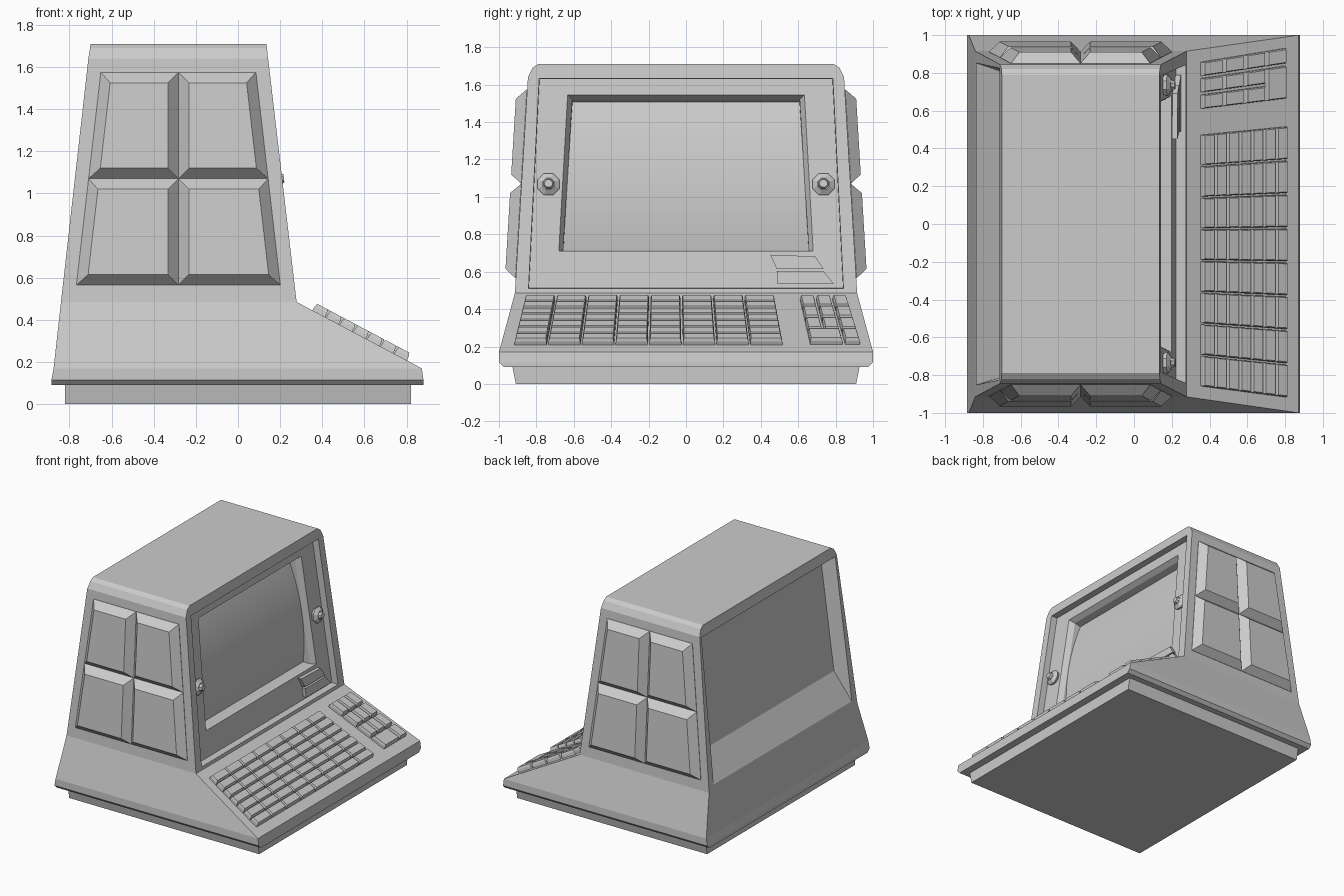
import bpy, bmesh, math
from mathutils import Vector, Matrix

if "Cube" in bpy.data.objects:
    bpy.data.objects.remove(bpy.data.objects["Cube"])

grey = bpy.data.materials.new("plain_grey")
grey.use_nodes = True
grey.diffuse_color = (0.6, 0.6, 0.6, 1)
grey.node_tree.nodes["Principled BSDF"].inputs["Base Color"].default_value = (0.6, 0.6, 0.6, 1)


def finish(bm, name, fix=True):
    if fix:
        bmesh.ops.recalc_face_normals(bm, faces=bm.faces)
    mesh = bpy.data.meshes.new(name)
    bm.to_mesh(mesh)
    bm.free()
    mesh.materials.append(grey)
    ob = bpy.data.objects.new(name, mesh)
    bpy.context.collection.objects.link(ob)
    return ob


def loft(bm, rings):
    """Join equal-length point rings into a closed solid; returns side faces per level."""
    loops = [[bm.verts.new(p) for p in ring] for ring in rings]
    n = len(loops[0])
    sides = [[bm.faces.new((a[i], a[(i + 1) % n], b[(i + 1) % n], b[i])) for i in range(n)]
             for a, b in zip(loops, loops[1:])]
    bm.faces.new(loops[0][::-1])
    bm.faces.new(loops[-1])
    return sides


def rect(z, x0, x1, y):
    return [(x0, -y, z), (x1, -y, z), (x1, y, z), (x0, y, z)]


def mix(a, b, t):
    return a + (b - a) * t


# Planes of the screen face, back face, side walls and keyboard deck
ZL, ZH = 0.485, 1.64


def face_x(z):
    return mix(0.278, 0.143, (z - ZL) / (ZH - ZL))


def back_x(z):
    return mix(-0.84, -0.71, (z - ZL) / (ZH - ZL))


def side_y(z):
    return mix(0.915, 0.845, (z - ZL) / (ZH - ZL))


def deck_z(x):
    return mix(ZL, 0.17, (x - 0.278) / 0.594)


BEZEL = 0.052

# Housing with recessed back and screen bezel
bm = bmesh.new()
sides = loft(bm, [rect(0.09, -0.885, 0.88, 0.975), rect(0.115, -0.885, 0.88, 1.0),
                  rect(0.17, -0.875, 0.872, 1.0), rect(ZL, -0.84, 0.278, 0.915),
                  rect(ZH, -0.71, 0.143, 0.845), rect(1.69, -0.702, 0.137, 0.82),
                  rect(1.71, -0.70, 0.135, 0.79)])
bmesh.ops.recalc_face_normals(bm, faces=bm.faces)
front, back = sides[3][1], sides[3][3]


def sink(face, plane, depth, low, high):
    """Inset a face, then place its corners at (half width, height) on a sunken plane."""
    bmesh.ops.inset_individual(bm, faces=[face], thickness=0.01, depth=0)
    middle = sum(v.co.z for v in face.verts) / 4
    for v in face.verts:
        y, z = high if v.co.z > middle else low
        v.co = (plane(z) + depth, math.copysign(y, v.co.y), z)
    bm.normal_update()


bm.normal_update()
sink(back, back_x, 0, (0.852, 0.525), (0.825, 1.63))
sink(back, back_x, 0.1, (0.81, 0.745), (0.785, 1.61))
sink(front, face_x, 0, (0.842, 0.51), (0.785, 1.632))
sink(front, face_x, -BEZEL, (0.84, 0.513), (0.783, 1.63))
sink(front, face_x, -BEZEL, (0.68, 0.71), (0.633, 1.545))
sink(front, face_x, -BEZEL - 0.04, (0.657, 0.712), (0.608, 1.52))
sink(front, face_x, -BEZEL - 0.13, (0.655, 0.713), (0.606, 1.50))
finish(bm, "housing")

# Base plinth
bm = bmesh.new()
loft(bm, [rect(0, -0.82, 0.82, 0.91), rect(0.1, -0.82, 0.82, 0.93)])
finish(bm, "plinth")

# Bulging screen
bm = bmesh.new()
rows = []
for i in range(13):
    t = i / 12
    z = mix(0.713, 1.51, t)
    x = face_x(z) - BEZEL - 0.095 + 0.05 * (1 - (2 * t - 1) ** 2)
    y = mix(0.657, 0.608, t)
    rows.append([bm.verts.new((x, s * y, z)) for s in (-1, 1)])
for a, b in zip(rows, rows[1:]):
    bm.faces.new((a[0], a[1], b[1], b[0])).smooth = True
finish(bm, "screen", fix=False)

# Raised bevelled panels on both sides
MID = -0.283


def panel_x(z):
    return mix(0.484, 0.368, (z - 0.565) / 1.01)


for s, side in ((-1, "right"), (1, "left")):
    for level, (z0, z1) in {"lower": (0.565, 1.07), "upper": (1.07, 1.575)}.items():
        for d, end in ((-1, "rear"), (1, "fore")):
            def ring(margin, out):
                pts = []
                for z, outer in ((z0, 0), (z0, 1), (z1, 1), (z1, 0)):
                    z += margin if z == z0 else -margin
                    w = panel_x(z) - margin if outer else margin
                    pts.append((MID + d * w, s * (side_y(z) + out), z))
                return pts
            bm = bmesh.new()
            loft(bm, [ring(0, -0.01), ring(0, 0.002), ring(0.05, 0.058)])
            finish(bm, f"{level}_{end}_panel_{side}")


# Keys, fanning out toward the user
def key(bm, x0, x1, y0, y1):
    up = Vector((0.47, 0, 0.88))

    def ring(margin, height):
        pts = []
        for x, y in ((x0 + margin, y0 + margin), (x1 - margin, y0 + margin),
                     (x1 - margin, y1 - margin), (x0 + margin, y1 - margin)):
            fan = -0.1 + (y + 0.1) * (1 + 0.165 * (x - 0.58))
            pts.append(Vector((x, fan, deck_z(x))) + up * height)
        return pts
    loft(bm, [ring(0, -0.01), ring(0.001, 0.022), ring(0.006, 0.038)])


KEY_X, KEY_END = 0.353, 0.805
bm = bmesh.new()
pitch_x, pitch_y = (KEY_END - KEY_X) / 7, 1.39 / 8
for r in range(7):
    for c in range(8):
        x, y = KEY_X + r * pitch_x, -0.888 + c * pitch_y
        key(bm, x, x + pitch_x - 0.004, y, y + pitch_y - 0.008)
finish(bm, "main_keys")

bm = bmesh.new()
pitch = (KEY_END - KEY_X) / 4
for r in range(4):
    x = KEY_X + r * pitch
    columns = [(0.638, 0.715), (0.728, 0.805), (0.818, 0.895)]
    if r == 3:
        columns = [(0.638, 0.805), (0.818, 0.895)]
    for y0, y1 in columns:
        key(bm, x, x + pitch - 0.01, y0, y1)
finish(bm, "number_pad")

# Knobs: octagonal collar with a small faceted cap
normal = Vector((1, 0, 0.114)).normalized()
turn = normal.to_track_quat('Z', 'Y').to_matrix().to_4x4()
spin = Matrix.Rotation(math.pi / 8, 4, 'Z')
for s, side in ((-1, "right"), (1, "left")):
    bm = bmesh.new()
    origin = Vector((face_x(1.065) - BEZEL, s * 0.735, 1.065))
    for r0, r1, low, high in ((0.05, 0.063, -0.01, 0.02), (0.063, 0.034, 0.02, 0.04),
                              (0.031, 0.022, 0.035, 0.06)):
        bmesh.ops.create_cone(bm, cap_ends=True, segments=8, radius1=r0, radius2=r1,
                              depth=high - low,
                              matrix=Matrix.Translation(origin + normal * (low + high) / 2) @ turn @ spin)
    finish(bm, f"knob_{side}", fix=False)

# Slanted switch plates under the screen
for name, outline in (("upper_switch", [(0.485, 0.615), (0.735, 0.615), (0.69, 0.682), (0.45, 0.69)]),
                      ("lower_switch", [(0.49, 0.535), (0.79, 0.535), (0.735, 0.603), (0.485, 0.603)])):
    bm = bmesh.new()
    loft(bm, [[(face_x(z) - BEZEL + out, y, z) for y, z in outline] for out in (-0.01, 0.028)])
    finish(bm, name)
